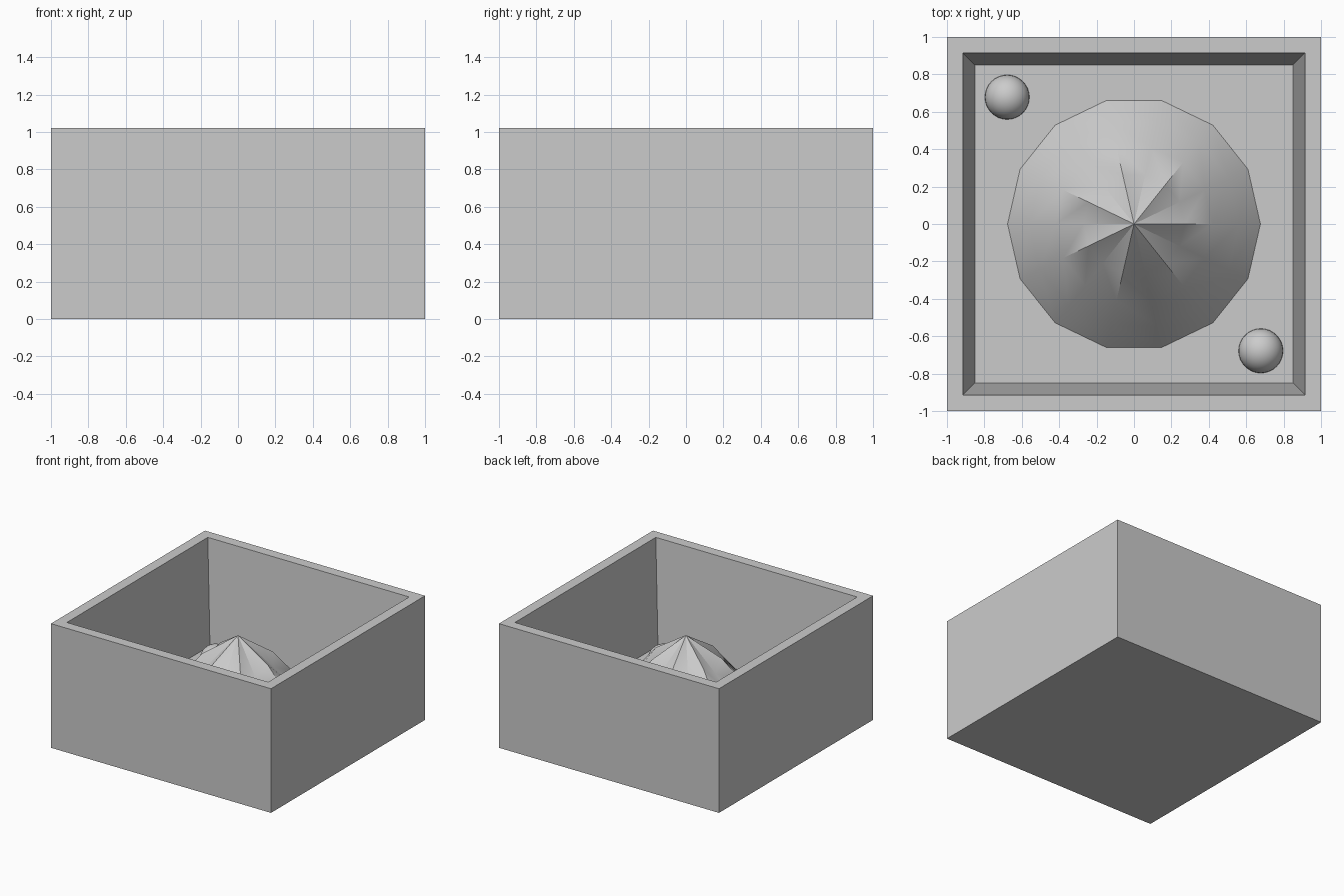
import bpy
import bmesh
from math import cos, sin, pi, radians

cube = bpy.data.objects.get("Cube")
if cube:
    bpy.data.objects.remove(cube, do_unlink=True)

FLOOR, TOP, APEX = 0.17, 1.02, 0.81

grey = bpy.data.materials.new("plain_grey")
grey.use_nodes = True
colour = (0.6, 0.6, 0.6, 1)
grey.diffuse_color = colour
grey.node_tree.nodes["Principled BSDF"].inputs["Base Color"].default_value = colour


def add_object(name, bm, smooth_angle=None):
    bmesh.ops.recalc_face_normals(bm, faces=bm.faces)
    mesh = bpy.data.meshes.new(name)
    bm.to_mesh(mesh)
    bm.free()
    obj = bpy.data.objects.new(name, mesh)
    obj.data.materials.append(grey)
    bpy.context.collection.objects.link(obj)
    if smooth_angle:
        bpy.ops.object.select_all(action="DESELECT")
        obj.select_set(True)
        bpy.context.view_layer.objects.active = obj
        bpy.ops.object.shade_smooth_by_angle(angle=radians(smooth_angle))
    return obj


def bridge(bm, a, b):
    for i in range(len(a)):
        j = (i + 1) % len(a)
        bm.faces.new((a[i], a[j], b[j], b[i]))


# Open tray with inward tapering walls
bm = bmesh.new()
corners = ((-1, -1), (1, -1), (1, 1), (-1, 1))
profile = ((1, 0), (1, TOP), (0.915, TOP), (0.85, FLOOR))
rings = [[bm.verts.new((x * r, y * r, z)) for x, y in corners] for r, z in profile]
for a, b in zip(rings, rings[1:]):
    bridge(bm, a, b)
bm.faces.new(rings[0])
bm.faces.new(rings[-1])
add_object("tray", bm)

# Pointed dome: seven ridges that fade into a fourteen-sided base
SIDES = 14
steps = ((0.27, 0.64, 0.565), (0.42, 0.465, 0.425),
         (0.56, 0.31, 0.29), (0.676, FLOOR, FLOOR))
bm = bmesh.new()
tip = bm.verts.new((0, 0, APEX))
rings = []
for r, ridge_z, valley_z in steps:
    rings.append([bm.verts.new((r * cos(2 * pi * i / SIDES),
                                r * sin(2 * pi * i / SIDES),
                                valley_z if i % 2 else ridge_z))
                  for i in range(SIDES)])
for i in range(SIDES):
    bm.faces.new((tip, rings[0][i], rings[0][(i + 1) % SIDES]))
for a, b in zip(rings, rings[1:]):
    bridge(bm, a, b)
add_object("ridged_dome", bm, 35)

# Round locating studs in two opposite corners
for name, side in (("back_stud", -1), ("front_stud", 1)):
    bm = bmesh.new()
    bmesh.ops.create_uvsphere(bm, u_segments=32, v_segments=16, radius=0.119)
    stud = add_object(name, bm, 40)
    stud.location = (0.678 * side, -0.678 * side, FLOOR)
